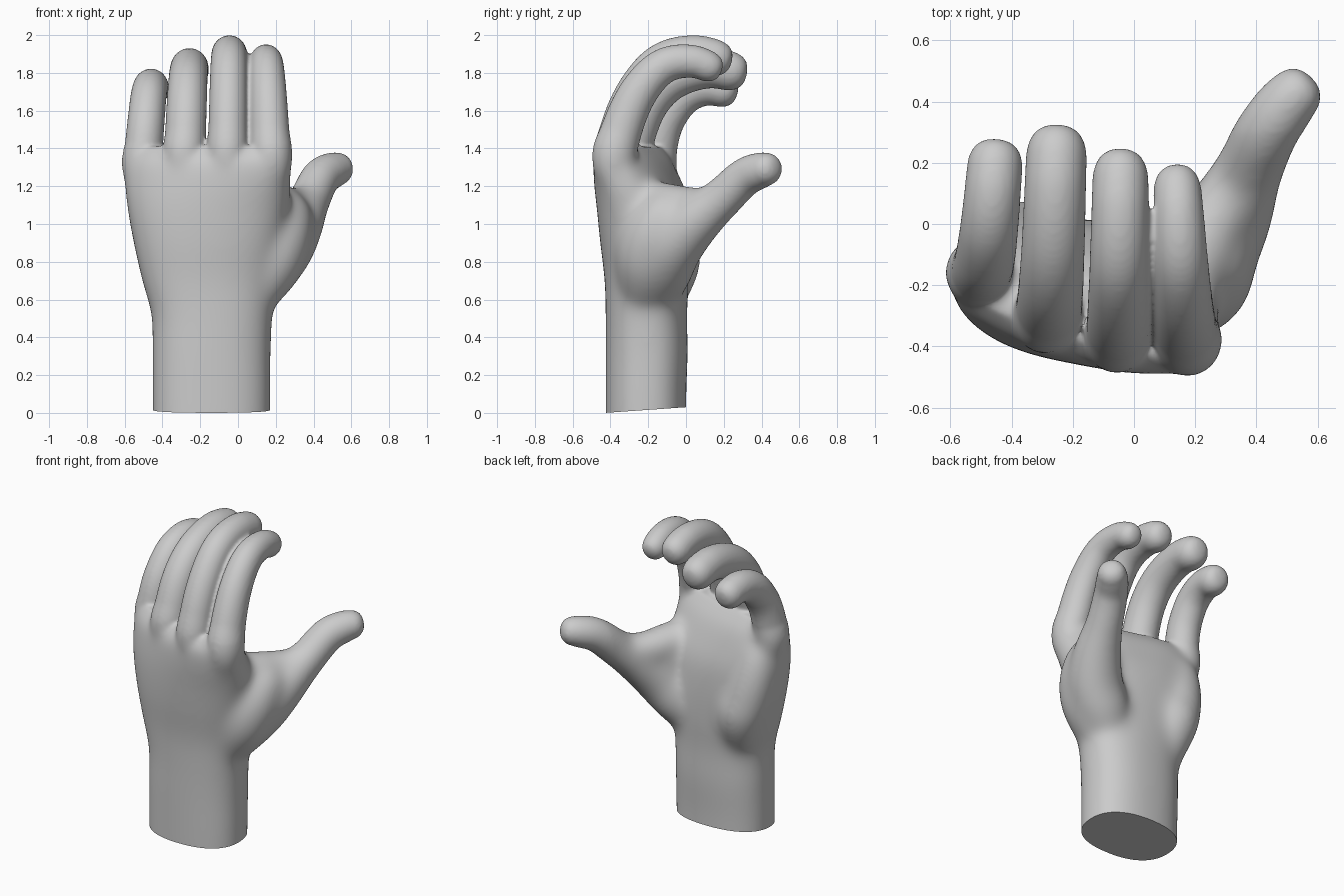
import bpy, bmesh, math
from mathutils import Vector

if "Cube" in bpy.data.objects:
    bpy.data.objects.remove(bpy.data.objects["Cube"])

bm = bmesh.new()


def catmull(keys, t):
    """Smooth interpolation through a list of equal-length tuples, t in 0..1."""
    n = len(keys) - 1
    i = min(int(t * n), n - 1)
    u = t * n - i
    k = [keys[max(0, min(n, i + d))] for d in (-1, 0, 1, 2)]
    return [0.5 * (2 * b + (c - a) * u + (2 * a - 5 * b + 4 * c - d) * u * u
                   + (3 * b - a - 3 * c + d) * u ** 3) for a, b, c, d in zip(*k)]


def loft(rings):
    """Skin a list of point rings into a closed shell."""
    vs = [[bm.verts.new(p) for p in r] for r in rings]
    n = len(vs[0])
    for a, b in zip(vs, vs[1:]):
        for i in range(n):
            j = (i + 1) % n
            bm.faces.new((a[i], a[j], b[j], b[i]))
    bm.faces.new(vs[0][::-1])
    bm.faces.new(vs[-1])


def tube(keys, deep=1.0, cap=0.1, steps=60, sides=32):
    """Round-tipped limb through keys (x, y, z, radius)."""
    rings = []
    for s in range(steps + 1):
        t = 1 - (1 - s / steps) ** 1.5          # more rings near the tip
        x, y, z, r = catmull(keys, t)
        p = Vector((x, y, z))
        a = Vector(catmull(keys, max(0, t - .01))[:3])
        b = Vector(catmull(keys, min(1, t + .01))[:3])
        tan = (b - a).normalized()
        side = Vector((1, 0, 0))
        side = (side - tan * side.dot(tan)).normalized()
        up = tan.cross(side)
        if t > 1 - cap:
            r *= max(0.03, math.sqrt(max(0, 1 - ((t - 1 + cap) / cap) ** 2)))
        rings.append([p + side * r * math.cos(q) + up * r * deep * math.sin(q)
                      for q in (2 * math.pi * i / sides for i in range(sides))])
    loft(rings)


# forearm and palm: z, centre x, centre y, half width, half depth, tilt
sections = [(-.12, -.14, -.212, .312, .214, 0), (.1, -.14, -.212, .314, .214, 0),
            (.32, -.14, -.208, .315, .218, 0), (.52, -.138, -.21, .322, .216, -.02),
            (.7, -.15, -.208, .36, .222, -.05), (.9, -.155, -.22, .4, .23, -.1),
            (1.08, -.158, -.235, .432, .225, -.16), (1.22, -.158, -.26, .45, .2, -.23),
            (1.33, -.158, -.28, .44, .165, -.27), (1.41, -.158, -.285, .41, .1, -.28)]
rings = []
for s in range(61):
    z, cx, cy, w, d, tilt = catmull(sections, s / 60)
    ring = []
    for i in range(64):
        q = 2 * math.pi * i / 64
        c, n = math.cos(q), math.sin(q)
        u = w * math.copysign(abs(c) ** .85, c)
        v = d * math.copysign(abs(n) ** .85, n)
        ring.append((cx + u * math.cos(tilt) - v * math.sin(tilt),
                     cy + u * math.sin(tilt) + v * math.cos(tilt), z))
    rings.append(ring)
loft(rings)

# curled fingers: base x, tip x, base radius, tip radius, (y, z) path
fingers = [
    (.176, .138, .110, .075, [(-.28, 1.0), (-.378, 1.30), (-.34, 1.50), (-.25, 1.70),
                              (-.12, 1.835), (.04, 1.86), (.185, 1.80)]),
    (-.056, -.043, .106, .090, [(-.27, 1.0), (-.37, 1.30), (-.34, 1.52), (-.25, 1.72),
                                (-.12, 1.86), (.06, 1.90), (.24, 1.85)]),
    (-.284, -.25, .111, .098, [(-.23, 1.0), (-.305, 1.30), (-.27, 1.49), (-.19, 1.66),
                               (-.06, 1.775), (.13, 1.825), (.32, 1.785)]),
    (-.51, -.448, .104, .089, [(-.16, .98), (-.16, 1.27), (-.15, 1.42), (-.105, 1.56),
                               (-.01, 1.68), (.12, 1.725), (.272, 1.69)])]
for x0, x1, r0, r1, path in fingers:
    keys = []
    for i, (y, z) in enumerate(path):
        f = max(0, i - 1) / (len(path) - 2)
        r = r0 + (r1 - r0) * f
        keys.append((x0 * (.88 if i == 0 else 1) + (x1 - x0) * f, y, z, r * (.45 if i == 0 else 1)))
    tube(keys, deep=1.06)

# thumb with its fleshy base
tube([(.0, -.20, .50, .08), (.12, -.14, .72, .16), (.225, -.09, .86, .17),
      (.305, .02, .99, .15), (.375, .17, 1.12, .115), (.435, .30, 1.24, .103),
      (.505, .40, 1.285, .094), (.583, .475, 1.295, .072)], cap=.09)
# muscle and webs filling the gap between thumb and palm
tube([(.0, -.24, .5, .1), (.14, -.2, .75, .175), (.205, -.18, .9, .178),
      (.24, -.1, 1.02, .165), (.29, .03, 1.07, .12)], cap=.2)
tube([(.33, .12, 1.09, .10), (.25, -.01, 1.09, .115), (.19, -.13, 1.10, .125),
      (.1, -.25, 1.10, .12)], cap=.2)
# heel of the palm on the little-finger side
tube([(-.31, -.18, .48, .1), (-.35, -.08, .76, .15), (-.40, -.085, .92, .15),
      (-.44, -.11, 1.1, .135), (-.47, -.15, 1.3, .1)], cap=.15)

bmesh.ops.recalc_face_normals(bm, faces=bm.faces)
mesh = bpy.data.meshes.new("hand")
bm.to_mesh(mesh)
bm.free()
hand = bpy.data.objects.new("hand", mesh)
bpy.context.collection.objects.link(hand)


def apply_modifiers():
    deps = bpy.context.evaluated_depsgraph_get()
    new = bpy.data.meshes.new_from_object(hand.evaluated_get(deps))
    hand.modifiers.clear()
    hand.data = new


def soften(iterations, group=""):
    m = hand.modifiers.new("soften", 'SMOOTH')
    m.factor = .5
    m.iterations = iterations
    m.vertex_group = group


# fuse the parts into one skin
fuse = hand.modifiers.new("fuse", 'REMESH')
fuse.mode = 'VOXEL'
fuse.voxel_size = .011
soften(7)
apply_modifiers()

# extra softening of the palm and thumb base, fading out at the fingers
group = hand.vertex_groups.new(name="palm")
for v in hand.data.vertices:
    w = min((1.42 - v.co.z) / .2, (.3 - v.co.y) / .2, 1)
    if w > 0:
        group.add([v.index], w, 'REPLACE')
soften(150, "palm")
apply_modifiers()

# flat, slightly slanted cut through the forearm
skin = hand.data
bm = bmesh.new()
bm.from_mesh(skin)
cut = bmesh.ops.bisect_plane(bm, geom=bm.verts[:] + bm.edges[:] + bm.faces[:],
                             plane_co=(0, -.43, 0), plane_no=(0, -.07, 1), clear_inner=True)
edges = [e for e in cut["geom_cut"] if isinstance(e, bmesh.types.BMEdge)]
bmesh.ops.contextual_create(bm, geom=edges)
bmesh.ops.recalc_face_normals(bm, faces=bm.faces)
bm.to_mesh(skin)
bm.free()
skin.name = "hand"

bpy.context.view_layer.objects.active = hand
hand.select_set(True)
bpy.ops.object.shade_smooth_by_angle(angle=math.radians(50))
